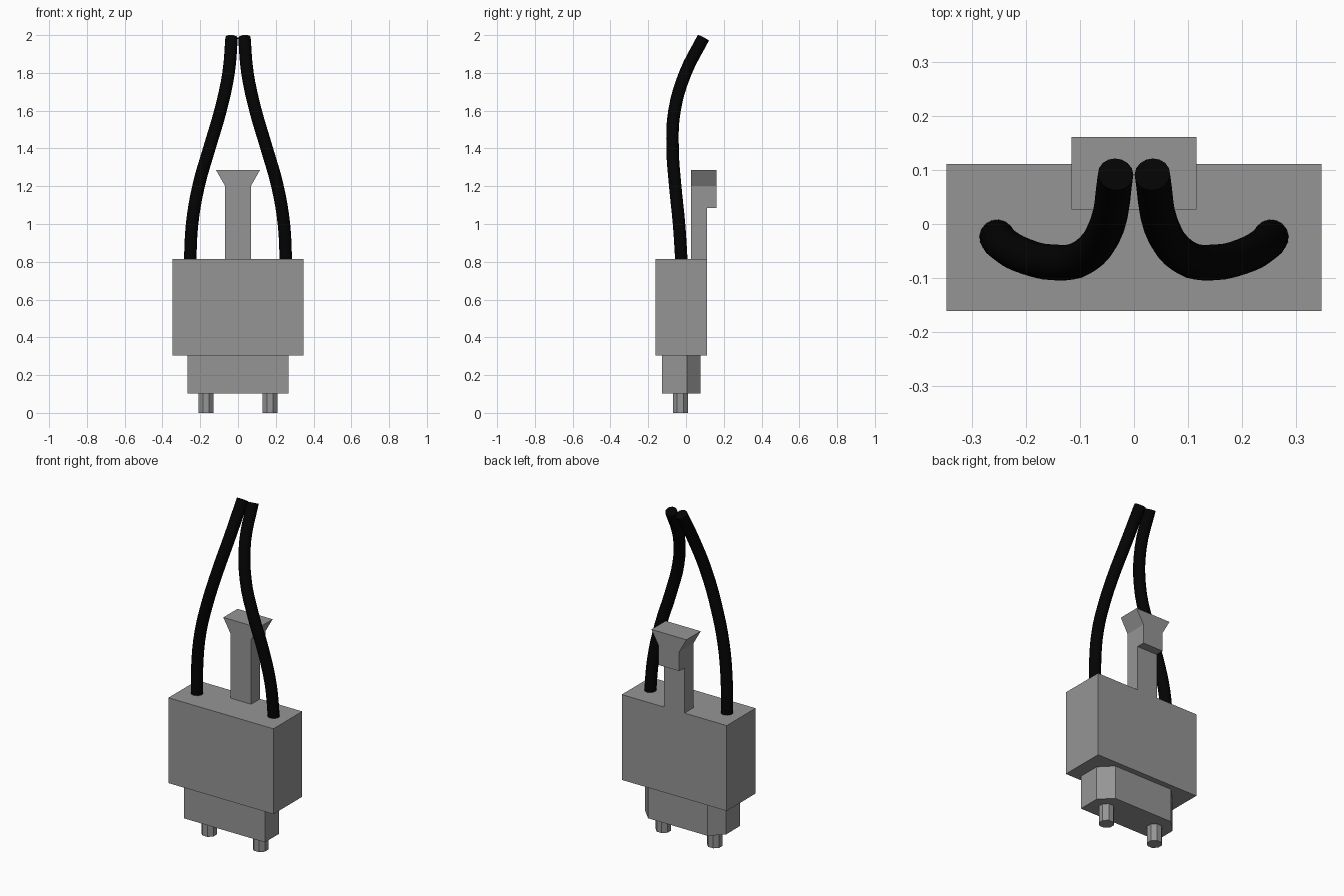
import bpy, bmesh
from mathutils import Vector

if "Cube" in bpy.data.objects:
    bpy.data.objects.remove(bpy.data.objects["Cube"])


def material(name, value):
    mat = bpy.data.materials.new(name)
    mat.diffuse_color = (value, value, value, 1)
    mat.use_nodes = True
    mat.node_tree.nodes["Principled BSDF"].inputs["Base Color"].default_value = mat.diffuse_color
    return mat


grey = material("dark_grey_plastic", .3)
black = material("black_rubber", .001)


def prism(points, offset):
    """Extrude a closed planar profile along the offset; returns the bmesh."""
    bm = bmesh.new()
    face = bm.faces.new([bm.verts.new(p) for p in points])
    ext = bmesh.ops.extrude_face_region(bm, geom=[face], use_keep_orig=True)
    verts = [v for v in ext["geom"] if isinstance(v, bmesh.types.BMVert)]
    bmesh.ops.translate(bm, verts=verts, vec=offset)
    bmesh.ops.recalc_face_normals(bm, faces=bm.faces)
    return bm


def finish(name, bm):
    """Turn the bmesh into a grey object."""
    bmesh.ops.recalc_face_normals(bm, faces=bm.faces)
    mesh = bpy.data.meshes.new(name)
    bm.to_mesh(mesh)
    bm.free()
    mesh.materials.append(grey)
    bpy.context.collection.objects.link(bpy.data.objects.new(name, mesh))


# Main housing
housing = [(-.347, -.161), (.347, -.161), (.347, .111), (-.347, .111)]
finish("housing", prism([(x, y, .305) for x, y in housing], Vector((0, 0, .51))))

# Lower nose with chamfered back corners
half = [(.268, -.128), (.268, .005), (.197, .077)]
nose = half + [(-x, y) for x, y in reversed(half)]
finish("nose", prism([(x, y, .103) for x, y in nose], Vector((0, 0, .202))))

# Latch: hooked side profile, with the top face extruded and flared
hook = [(.027, .815), (.111, .815), (.111, 1.085), (.161, 1.085), (.161, 1.2), (.027, 1.2)]
bm = prism([(-.068, y, z) for y, z in hook], Vector((.136, 0, 0)))
top = max(bm.faces, key=lambda f: f.calc_center_median().z)
ext = bmesh.ops.extrude_face_region(bm, geom=[top])
if top.is_valid:
    bmesh.ops.delete(bm, geom=[top], context='FACES_ONLY')
for v in ext["geom"]:
    if isinstance(v, bmesh.types.BMVert):
        v.co.z = 1.285
        v.co.x *= .116 / .068
finish("latch", bm)

# Cable path for the right side
path = [(.254, -.024, .8), (.243, -.037, 1.0), (.209, -.057, 1.2), (.152, -.071, 1.4),
        (.093, -.061, 1.6), (.05, -.003, 1.8), (.034, .092, 1.986)]

for side, sx in (("left", -1), ("right", 1)):
    # Contact pin
    bpy.ops.mesh.primitive_cylinder_add(vertices=8, radius=.043, depth=.11,
                                        location=(sx * .17, -.03, .055),
                                        rotation=(0, 0, .3927))
    pin = bpy.context.object
    pin.name = f"pin_{side}"
    pin.data.materials.append(grey)

    # Cable
    curve = bpy.data.curves.new(f"cable_{side}", 'CURVE')
    curve.dimensions = '3D'
    curve.bevel_depth = .033
    curve.bevel_resolution = 6
    curve.resolution_u = 4
    curve.use_fill_caps = True
    spline = curve.splines.new('BEZIER')
    spline.bezier_points.add(len(path) - 1)
    for bp, (x, y, z) in zip(spline.bezier_points, path):
        bp.co = (sx * x, y, z)
        bp.handle_left_type = bp.handle_right_type = 'AUTO'
    curve.materials.append(black)
    cable = bpy.data.objects.new(f"cable_{side}", curve)
    bpy.context.collection.objects.link(cable)
    bpy.ops.object.select_all(action='DESELECT')
    cable.select_set(True)
    bpy.context.view_layer.objects.active = cable
    bpy.ops.object.convert(target='MESH')
    bpy.ops.object.shade_smooth_by_angle()
